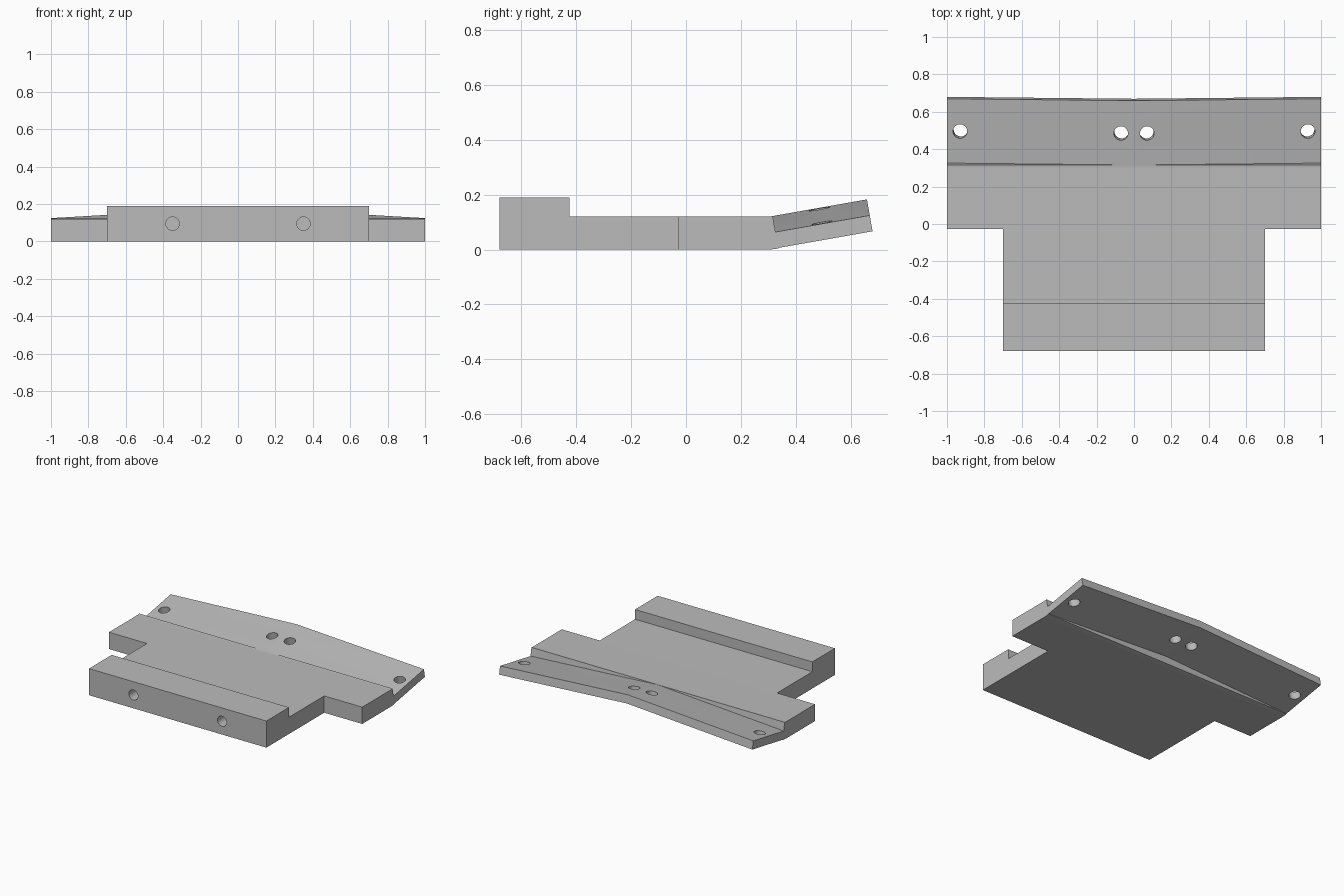
import bpy, bmesh, math
from mathutils import Vector, Matrix

cube = bpy.data.objects.get("Cube")
if cube:
    bpy.data.objects.remove(cube, do_unlink=True)

grey = bpy.data.materials.new("light_grey")
grey.use_nodes = True
colour = (0.5, 0.5, 0.5, 1)
grey.diffuse_color = colour
grey.node_tree.nodes["Principled BSDF"].inputs["Base Color"].default_value = colour

TILT = math.radians(10)
ALONG = Vector((0, math.cos(TILT), math.sin(TILT)))
NORMAL = Vector((0, -math.sin(TILT), math.cos(TILT)))
THICK = 0.118


def finish(name, bm):
    bmesh.ops.recalc_face_normals(bm, faces=bm.faces)
    mesh = bpy.data.meshes.new(name)
    bm.to_mesh(mesh)
    bm.free()
    obj = bpy.data.objects.new(name, mesh)
    mesh.materials.append(grey)
    bpy.context.collection.objects.link(obj)
    return obj


def loft(name, rings):
    """Skin matching closed rings of points and cap both ends."""
    bm = bmesh.new()
    rows = [[bm.verts.new(p) for p in ring] for ring in rings]
    n = len(rows[0])
    for a, b in zip(rows, rows[1:]):
        for i in range(n):
            j = (i + 1) % n
            bm.faces.new((a[i], a[j], b[j], b[i]))
    bm.faces.new(rows[0])
    bm.faces.new(rows[-1])
    return finish(name, bm)


def box(name, centre, size):
    bm = bmesh.new()
    bmesh.ops.create_cube(bm, size=1, matrix=Matrix.Translation(centre) @ Matrix.Diagonal((*size, 1)))
    return finish(name, bm)


def drill(name, centre, axis, radius, depth):
    bm = bmesh.new()
    turn = axis.to_track_quat('Z', 'Y').to_matrix().to_4x4()
    bmesh.ops.create_cone(bm, cap_ends=True, segments=32, radius1=radius, radius2=radius,
                          depth=depth, matrix=Matrix.Translation(centre) @ turn)
    return finish(name, bm)


def combine(target, tool, operation):
    tool.hide_render = True
    mod = target.modifiers.new(tool.name, 'BOOLEAN')
    mod.operation = operation
    mod.solver = 'EXACT'
    mod.object = tool
    bpy.context.view_layer.objects.active = target
    bpy.ops.object.modifier_apply(modifier=mod.name)
    bpy.data.objects.remove(tool, do_unlink=True)


# Plate side profile: raised front lip, flat deck, gentle upward bend at the rear
lip = [(0.12, -0.425), (0.19, -0.425), (0.19, -0.68), (0, -0.68)]
R, STEPS = 0.13, 6
bend_y = 0.313
top, bottom = [], []
for i in range(STEPS + 1):
    a = TILT * i / STEPS
    centre_y, centre_z = bend_y, 0.12 + R
    for row, rad in ((top, R), (bottom, R + 0.12)):
        row.append((centre_z - rad * math.cos(a), centre_y - 0.02 + rad * math.sin(a)))
profile = lip + bottom + top[::-1]
plate = loft("bent_plate", [[(x, y, z) for z, y in profile] for x in (-1, 1)])

# Tilted flange whose two halves droop from the middle to the tips
root = Vector((0, top[-1][1], top[-1][0]))


def flange_ring(x):
    drop = abs(x) * THICK / 2
    start = root - NORMAL * drop + Vector((x, 0, 0))
    down = NORMAL * -THICK / 2
    front, back = ALONG * -0.003, ALONG * 0.349
    return [start + front, start + back, start + back + down, start + front + down]


flange = loft("drooping_flange", [flange_ring(x) for x in (-1, 0, 1)])
combine(plate, flange, 'UNION')

# Notched front corners
for side in (-1, 1):
    combine(plate, box("corner_notch", (side * 0.95, -0.53, 0.1), (0.5, 1.006, 0.5)), 'DIFFERENCE')

# Mounting holes through the flange and blind holes in the front lip
for side in (-1, 1):
    slope = Vector((side * THICK / 2, 0, 0))
    for x, y, z in ((0.07, 0.485, 0.147), (0.93, 0.495, 0.1)):
        combine(plate, drill("flange_hole", (side * x, y, z), NORMAL + slope, 0.038, 0.3), 'DIFFERENCE')
    combine(plate, drill("lip_hole", (side * 0.35, -0.68, 0.095), Vector((0, 1, 0)), 0.036, 0.4), 'DIFFERENCE')

bpy.ops.object.select_all(action='DESELECT')
plate.select_set(True)
bpy.context.view_layer.objects.active = plate
bpy.ops.object.shade_smooth_by_angle(angle=math.radians(25))
